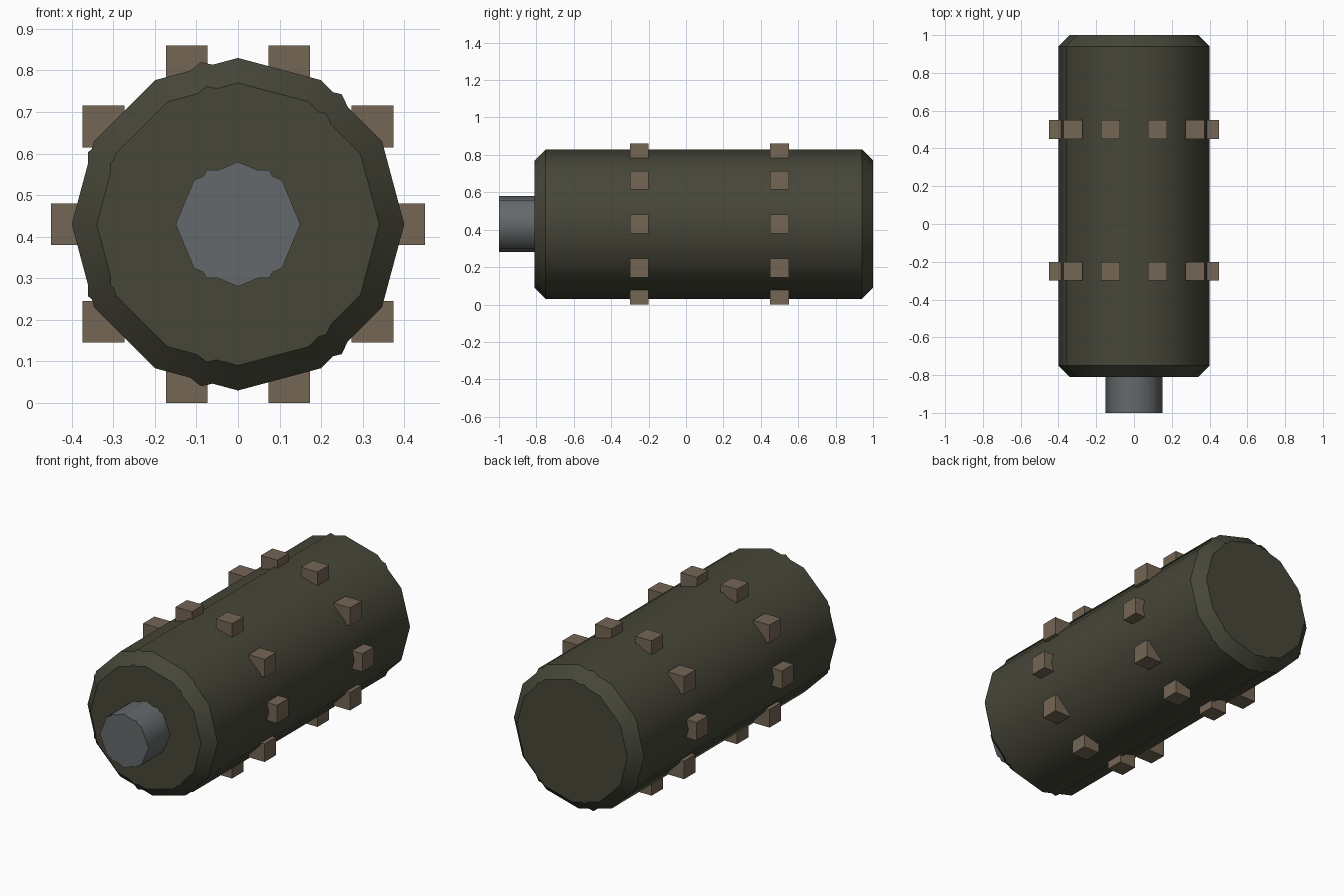
import bpy, bmesh, math

if "Cube" in bpy.data.objects:
    bpy.data.objects.remove(bpy.data.objects["Cube"])

AXIS_Z = 0.43  # height of the roller axis


def material(name, rgb):
    m = bpy.data.materials.new(name)
    m.diffuse_color = (*rgb, 1)
    m.use_nodes = True
    m.node_tree.nodes["Principled BSDF"].inputs["Base Color"].default_value = m.diffuse_color
    return m


olive = material("dark olive", (0.061, 0.061, 0.040))
steel = material("grey steel", (0.127, 0.141, 0.147))
brown = material("stud brown", (0.174, 0.133, 0.089))


def finish(name, bm, mat):
    bmesh.ops.recalc_face_normals(bm, faces=bm.faces[:])
    me = bpy.data.meshes.new(name)
    bm.to_mesh(me)
    bm.free()
    me.materials.append(mat)
    ob = bpy.data.objects.new(name, me)
    bpy.context.collection.objects.link(ob)
    return ob


def turned(name, profile, sides, mat):
    """Closed turned solid along y; profile is (y, radius) pairs."""
    bm = bmesh.new()
    rings = []
    for y, r in profile:
        rings.append([bm.verts.new((r * math.cos(math.tau * i / sides), y,
                                    AXIS_Z + r * math.sin(math.tau * i / sides)))
                      for i in range(sides)])
    for a, b in zip(rings, rings[1:]):
        for i in range(sides):
            j = (i + 1) % sides
            f = bm.faces.new((a[i], a[j], b[j], b[i]))
            f.smooth = True
    bm.faces.new(rings[0])
    bm.faces.new(rings[-1])
    # crisp rims, smooth round the circumference
    for ring in rings:
        for i in range(sides):
            bm.edges.get((ring[i], ring[(i + 1) % sides])).smooth = False
    return finish(name, bm, mat)


# Roller body: a 12-sided drum with a 7-sided core whose corners poke through
drum = [(-0.81, 0.34), (-0.75, 0.40), (0.94, 0.40), (1.0, 0.34)]
turned("drum", drum, 12, olive)
turned("drum_core", drum, 7, olive)

# Axle stub: 8-sided with a 6-sided core
axle = [(-1.0, 0.15), (-0.75, 0.15)]
turned("axle", axle, 8, steel)
turned("axle_core", axle, 6, steel)

# Two rings of ten upright cube studs
for label, y in (("front", -0.25), ("rear", 0.5)):
    bm = bmesh.new()
    for i in range(10):
        a = math.tau * i / 10
        cube = bmesh.ops.create_cube(bm, size=0.1)
        bmesh.ops.translate(bm, verts=cube["verts"],
                            vec=(0.4 * math.cos(a), y, AXIS_Z + 0.4 * math.sin(a)))
    finish(label + "_studs", bm, brown)
